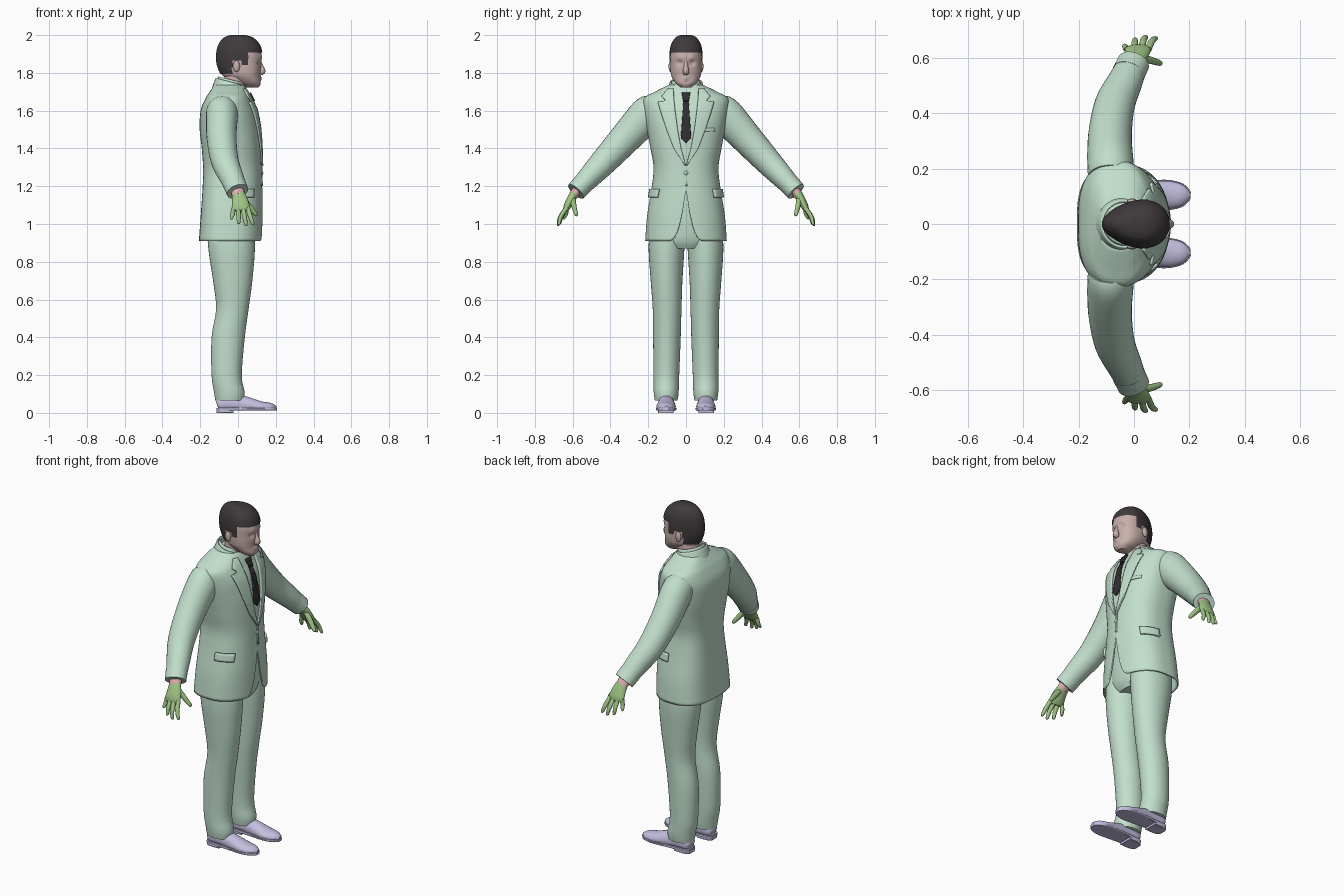
import bpy, bmesh, math
from mathutils import Vector

cube = bpy.data.objects.get("Cube")
if cube:
    bpy.data.objects.remove(cube, do_unlink=True)


def material(name, rgb):
    m = bpy.data.materials.new(name)
    m.use_nodes = True
    m.diffuse_color = (*rgb, 1)
    bsdf = next(n for n in m.node_tree.nodes if n.type == 'BSDF_PRINCIPLED')
    bsdf.inputs["Base Color"].default_value = (*rgb, 1)
    bsdf.inputs["Roughness"].default_value = 0.8
    return m


SUIT = material("suit_green", (0.54, 0.74, 0.61))
GLOVE = material("glove_green", (0.35, 0.56, 0.24))
SHOE = material("shoe_lavender", (0.55, 0.52, 0.74))
SKIN = material("face_skin", (0.58, 0.43, 0.41))
WRIST = material("wrist_pink", (0.75, 0.42, 0.42))
HAIR = material("hair_dark", (0.05, 0.042, 0.046))
TIE = material("tie_black", (0.03, 0.027, 0.032))


def finish(name, bm, mat, angle=40):
    bmesh.ops.recalc_face_normals(bm, faces=bm.faces[:])
    me = bpy.data.meshes.new(name)
    bm.to_mesh(me)
    bm.free()
    me.materials.append(mat)
    me.shade_smooth()
    me.set_sharp_from_angle(angle=math.radians(angle))
    ob = bpy.data.objects.new(name, me)
    bpy.context.collection.objects.link(ob)
    return ob


def resample(keys, steps):
    """Smooth spline through the key rows."""
    out = []
    for i in range(len(keys) - 1):
        rows = [keys[max(i - 1, 0)], keys[i], keys[i + 1], keys[min(i + 2, len(keys) - 1)]]
        for j in range(steps):
            t = j / steps
            out.append([b + 0.5 * t * (c - a + t * (2*a - 5*b + 4*c - d + t * (3*(b - c) + d - a)))
                        for a, b, c, d in zip(*rows)])
    return out + [list(keys[-1])]


def ellipse(t):
    return math.cos(t), math.sin(t)


def spow(v, p):
    return math.copysign(abs(v) ** p, v)


def coat_section(t):
    n = 2.2 if math.cos(t) > 0 else 2.9
    return spow(math.cos(t), 2 / n), spow(math.sin(t), 2 / n)


def head_section(t):
    return math.cos(t), math.sin(t) * (0.97 + 0.25 * math.cos(t))


def loft(name, keys, mat, hint=(1, 0, 0), segs=28, section=ellipse, steps=4,
         flat=False, deform=None, caps=(True, True), keep=None):
    """Skin rings of (x, y, z, radius along hint, radius across)."""
    rows = resample(keys, steps)
    pts = [Vector(r[:3]) for r in rows]
    bm = bmesh.new()
    rings = []
    for i, r in enumerate(rows):
        d = Vector((0, 0, 1)) if flat else (pts[min(i + 1, len(pts) - 1)] - pts[max(i - 1, 0)]).normalized()
        a = Vector(hint)
        a = (a - d * a.dot(d)).normalized()
        b = d.cross(a)
        ring = []
        for k in range(segs):
            u, v = section(math.tau * k / segs)
            p = pts[i] + a * (r[3] * u) + b * (r[4] * v)
            ring.append(bm.verts.new(deform(p) if deform else p))
        rings.append(ring)
    for lo, hi in zip(rings, rings[1:]):
        for k in range(segs):
            n = (k + 1) % segs
            bm.faces.new((lo[k], lo[n], hi[n], hi[k]))
    for on, ring in zip(caps, (rings[0], rings[-1])):
        if on:
            bm.faces.new(ring)
    if keep:
        bad = [f for f in bm.faces if not keep(f.calc_center_median())]
        bmesh.ops.delete(bm, geom=bad, context='FACES')
    return finish(name, bm, mat)


def blob(name, loc, size, mat):
    bm = bmesh.new()
    bmesh.ops.create_uvsphere(bm, u_segments=16, v_segments=10, radius=1)
    for v in bm.verts:
        v.co = Vector(loc) + Vector(c * s for c, s in zip(v.co, size))
    return finish(name, bm, mat)


def slab(keys):
    """Turn (height, back, front, half width) into ring keys."""
    return [((b + f) / 2, 0, z, (f - b) / 2, w) for z, b, f, w in keys]


# Jacket body with a cutaway front hem
coat = slab([(0.91, -0.207, 0.13, 0.216), (1.05, -0.197, 0.13, 0.205), (1.2, -0.187, 0.126, 0.181),
             (1.3, -0.185, 0.124, 0.172), (1.4, -0.192, 0.122, 0.188), (1.5, -0.203, 0.116, 0.207),
             (1.6, -0.198, 0.098, 0.225), (1.665, -0.172, 0.07, 0.222), (1.7, -0.15, 0.053, 0.165),
             (1.735, -0.125, 0.035, 0.095)])
coat_rows = resample(coat, 8)


def cutaway(p):
    if p.z < 1.2 and p.x > 0:
        hem = 0.91 + 0.27 * max(0, 1 - abs(p.y) / 0.095) ** 2.6
        p.z = hem + (p.z - 0.91) * (1.2 - hem) / 0.29
    return p


jacket = loft("jacket_body", coat, SUIT, segs=96, section=coat_section, steps=6,
              flat=True, deform=cutaway, caps=(False, True))
jacket.modifiers.new("cloth", 'SOLIDIFY').thickness = 0.008


def coat_point(t, z, off):
    for lo, hi in zip(coat_rows, coat_rows[1:]):
        if z <= hi[2]:
            break
    f = (z - lo[2]) / (hi[2] - lo[2])
    cx, _, _, rx, ry = [a + (b - a) * f for a, b in zip(lo, hi)]
    u, v = coat_section(t)
    return Vector((cx + (rx + off) * u, (ry + off) * v, z))


def coat_angle(y, z):
    w = coat_point(math.pi / 2, z, 0).y
    return math.copysign(math.asin(min(1, abs(y) / w) ** 1.1), y)


def strip(name, rows, mat, side=1, off=0.004, thick=0.009, by_angle=False):
    """Cloth panel lying on the jacket; rows of (height, edge, other edge)."""
    bm = bmesh.new()
    grid = []
    for i in range((len(rows) - 1) * 4 + 1):
        k = min(i // 4, len(rows) - 2)
        z, a, b = [p + (q - p) * (i / 4 - k) for p, q in zip(rows[k], rows[k + 1])]
        edge = [side * (a + (b - a) * j / 8) for j in range(9)]
        grid.append([bm.verts.new(coat_point(e if by_angle else coat_angle(e, z), z, off)) for e in edge])
    for lo, hi in zip(grid, grid[1:]):
        for j in range(8):
            bm.faces.new((lo[j], lo[j + 1], hi[j + 1], hi[j]))
    mod = finish(name, bm, mat).modifiers.new("cloth", 'SOLIDIFY')
    mod.thickness, mod.offset = thick, 0


# Tie, front edge, breast pocket and button
strip("tie_blade", [(1.43, -0.003, 0.003), (1.455, -0.027, 0.027), (1.655, -0.013, 0.013)], TIE)
strip("tie_knot", [(1.65, -0.014, 0.014), (1.695, -0.022, 0.022)], TIE, off=0.009)
strip("front_overlap", [(1.2, -0.002, 0.008), (1.32, -0.002, 0.008)], SUIT, off=0.001)
strip("breast_pocket", [(1.49, 0.095, 0.15), (1.507, 0.097, 0.152)], SUIT, off=0.001, thick=0.006)
blob("jacket_button", (0.128, 0, 1.27), (0.006, 0.011, 0.011), SUIT)

# Hips, neck and collars
loft("trouser_hips", slab([(0.87, -0.14, 0.07, 0.13), (0.93, -0.165, 0.095, 0.19),
                           (1.1, -0.165, 0.105, 0.18), (1.22, -0.16, 0.1, 0.16)]), SUIT, flat=True, segs=40)
loft("neck", [(-0.045, 0, 1.66, 0.062, 0.06), (-0.02, 0, 1.73, 0.06, 0.06), (0, 0, 1.8, 0.065, 0.062)], SKIN)


def collar_tilt(p):
    p.z -= 0.25 * (p.x + 0.04)
    return p


for name, grow, drop in (("shirt_collar", 0, 0), ("jacket_collar", 0.014, 0.012)):
    ob = loft(name, [(-0.04, 0, 1.675 - drop, 0.092 + grow, 0.105 + grow),
                     (-0.04, 0, 1.72 - drop, 0.08 + grow, 0.088 + grow),
                     (-0.035, 0, 1.765 - drop, 0.07 + grow, 0.072 + grow)],
              SUIT, flat=True, deform=collar_tilt, caps=(False, False),
              keep=(lambda p: p.x < 0.01) if grow else None)
    ob.modifiers.new("cloth", 'SOLIDIFY').thickness = 0.008

# Head with shaped eye sockets, brow and mouth
skull = [(1.722, 0.04, 0.108, 0.026), (1.745, -0.02, 0.122, 0.055), (1.78, -0.075, 0.118, 0.076),
         (1.81, -0.095, 0.12, 0.082), (1.85, -0.108, 0.123, 0.083), (1.9, -0.11, 0.124, 0.083),
         (1.95, -0.098, 0.11, 0.074), (1.98, -0.07, 0.075, 0.052), (1.994, -0.035, 0.035, 0.026)]


def bump(p, y, z, r):
    return math.exp(-((abs(p.y) - y) ** 2 + (p.z - z) ** 2) / r ** 2)


def face(p):
    if p.x > 0.05:
        p.x += 0.006 * bump(p, 0.03, 1.878, 0.016) - 0.013 * bump(p, 0.033, 1.853, 0.014)
        p.x += 0.007 * bump(p, 0, 1.772, 0.013) - 0.005 * bump(p, 0, 1.752, 0.01)
    return p


def hairline(p):
    return p.z > (1.91 if p.x > 0.05 else 1.84 if p.x > 0.015 else 1.865 if p.x > -0.03 else 1.795)


loft("head", slab(skull), SKIN, flat=True, segs=64, steps=6, section=head_section, deform=face)
loft("hair", slab([(z + 0.006 * (z > 1.97), b - 0.006, f + 0.006, w + 0.005) for z, b, f, w in skull]),
     HAIR, flat=True, segs=64, steps=6, section=head_section, keep=hairline)
loft("nose", [(0.115, 0, 1.865, 0.006, 0.009), (0.122, 0, 1.835, 0.012, 0.011),
              (0.126, 0, 1.808, 0.019, 0.017), (0.118, 0, 1.792, 0.008, 0.013)], SKIN, segs=16)

for side, s in (("left", 1), ("right", -1)):
    def pair(name, keys, mat, **kw):
        return loft(f"{side}_{name}", [(x, y * s, z, a, b) for x, y, z, a, b in keys], mat, **kw)

    blob(f"{side}_ear", (-0.008, 0.083 * s, 1.835), (0.018, 0.009, 0.03), SKIN)
    # Lapel with notch, and side pocket flap
    strip(f"{side}_lapel", [(1.31, 0, 0.006), (1.4, 0.025, 0.062), (1.5, 0.043, 0.1), (1.6, 0.056, 0.132),
                            (1.645, 0.06, 0.145), (1.652, 0.061, 0.105), (1.675, 0.063, 0.125),
                            (1.715, 0.064, 0.09)], SUIT, side=s, off=0.005, thick=0.01)
    strip(f"{side}_pocket_flap", [(1.14, 0.85, 1.5), (1.185, 0.83, 1.5)], SUIT,
          side=s, off=0.006, thick=0.012, by_angle=True)

    # Sleeve, cuff and wrist
    pair("sleeve", [(-0.085, 0.17, 1.605, 0.08, 0.085), (-0.085, 0.21, 1.575, 0.084, 0.095),
                    (-0.087, 0.32, 1.455, 0.079, 0.084), (-0.07, 0.43, 1.335, 0.073, 0.072),
                    (-0.035, 0.51, 1.25, 0.064, 0.061), (-0.005, 0.575, 1.18, 0.055, 0.05)], SUIT)
    pair("cuff", [(-0.02, 0.545, 1.213, 0.06, 0.056), (-0.002, 0.583, 1.172, 0.059, 0.053)], SUIT)
    pair("wrist", [(-0.005, 0.575, 1.18, 0.036, 0.027), (0.004, 0.597, 1.15, 0.034, 0.024)], WRIST)

    # Glove with four fingers and a thumb
    pair("palm", [(0.002, 0.592, 1.158, 0.034, 0.024), (0.01, 0.612, 1.125, 0.042, 0.022),
                  (0.014, 0.63, 1.09, 0.047, 0.019), (0.014, 0.638, 1.07, 0.04, 0.013)], GLOVE)
    tips = [(-0.034, 0.645, 1.025), (0.004, 0.667, 1.0), (0.042, 0.676, 0.99), (0.078, 0.672, 0.995)]
    for i, (x, y, z) in enumerate(tips):
        bx = -0.023 + 0.025 * i
        pair(f"finger_{i + 1}", [(bx, 0.632, 1.085, 0.012, 0.012),
                                 ((bx + x) / 2, y - 0.01, (1.085 + z) / 2, 0.012, 0.011),
                                 (x, y, z + 0.008, 0.009, 0.008), (x, y, z, 0.004, 0.004)], GLOVE, segs=12)
    pair("thumb", [(0.025, 0.6, 1.135, 0.016, 0.016), (0.062, 0.592, 1.09, 0.015, 0.013),
                   (0.093, 0.582, 1.052, 0.011, 0.01), (0.1, 0.58, 1.044, 0.004, 0.004)], GLOVE, segs=12)

    # Trouser leg
    pair("trouser_leg", [(-0.035, 0.095, 1.02, 0.12, 0.09), (-0.034, 0.103, 0.88, 0.124, 0.095),
                         (-0.028, 0.103, 0.7, 0.104, 0.084), (-0.03, 0.1, 0.55, 0.086, 0.076),
                         (-0.052, 0.101, 0.4, 0.088, 0.073), (-0.06, 0.104, 0.2, 0.08, 0.068),
                         (-0.046, 0.105, 0.11, 0.081, 0.066), (-0.044, 0.105, 0.065, 0.076, 0.06)],
         SUIT, flat=True, segs=36)

    # Shoe upper, sole and heel
    def between(low, high):
        def clamp(p):
            p.z = min(max(p.z, low), high)
            return p
        return clamp

    last = [(-0.112, 0.105, 0.045, 0.03, 0.022), (-0.095, 0.105, 0.048, 0.045, 0.038),
            (-0.02, 0.105, 0.05, 0.05, 0.042), (0.05, 0.105, 0.04, 0.044, 0.047),
            (0.12, 0.105, 0.032, 0.03, 0.051), (0.175, 0.104, 0.03, 0.022, 0.038),
            (0.203, 0.103, 0.028, 0.008, 0.01)]
    pair("shoe_upper", last, SHOE, hint=(0, 0, 1), deform=between(0.024, 1))
    sole = [(x * 1.01, y, 0.024, 0.04, w + 0.004) for x, y, z, h, w in last]
    pair("shoe_sole", sole, SHOE, hint=(0, 0, 1), deform=between(0.012, 0.026))
    pair("shoe_heel", [(-0.115, 0.105, 0.014, 0.05, 0.024), (-0.09, 0.105, 0.014, 0.05, 0.042),
                       (-0.025, 0.105, 0.014, 0.05, 0.042)], SHOE, hint=(0, 0, 1), deform=between(0, 0.02))
